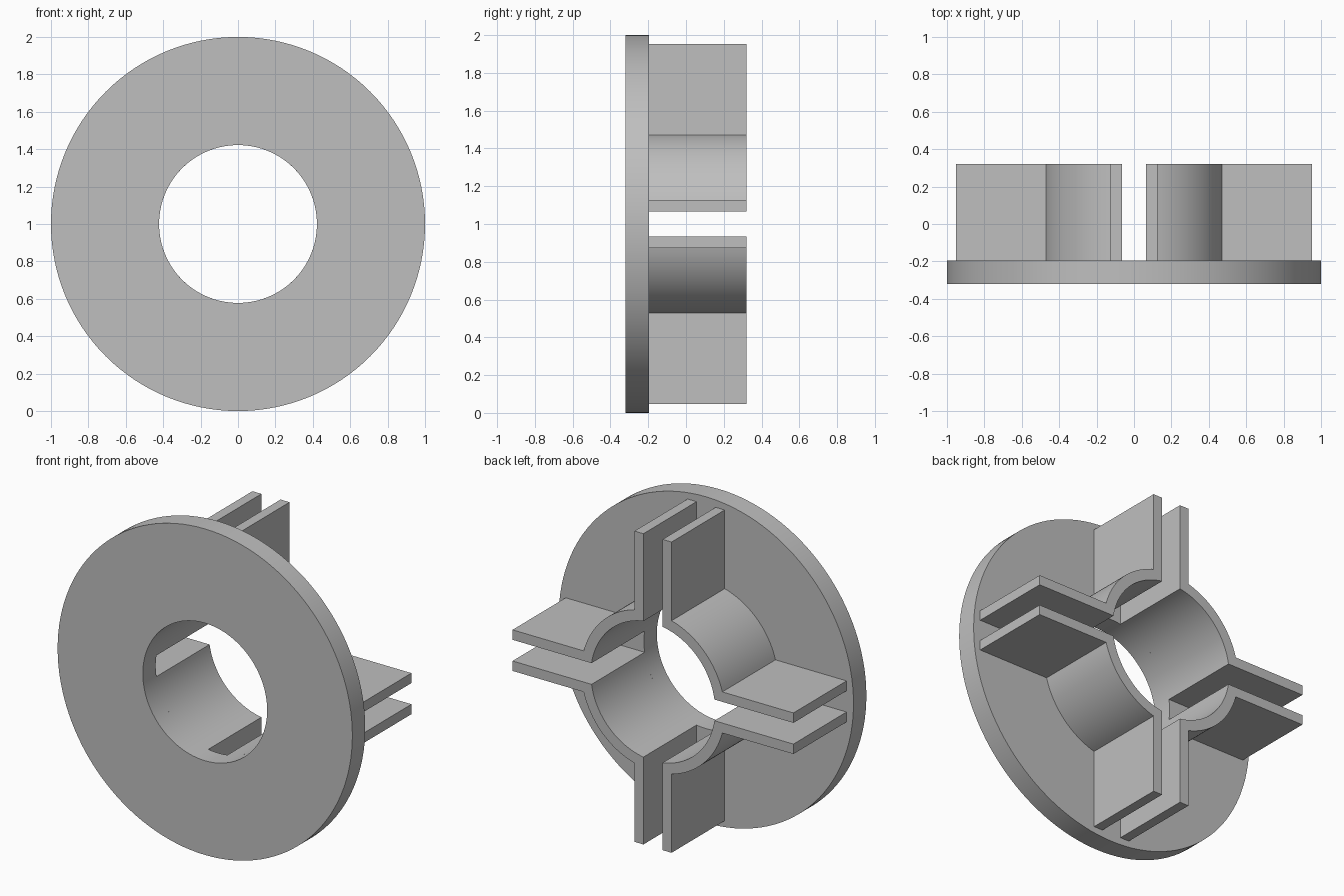
import bpy, bmesh
from math import pi, sin, cos, asin, sqrt
from mathutils import Vector

cube = bpy.data.objects.get("Cube")
if cube:
    bpy.data.objects.remove(cube, do_unlink=True)

DISC_R, BORE_R, RING_R = 1.0, 0.422, 0.487
FRONT, SEAT, BACK = -0.32, -0.195, 0.32
FIN_IN, FIN_OUT, FIN_TIP = 0.065, 0.126, 0.953

grey = bpy.data.materials.new("plain grey")
grey.use_nodes = True
colour = (0.52, 0.52, 0.52, 1)
grey.diffuse_color = colour
grey.node_tree.nodes["Principled BSDF"].inputs["Base Color"].default_value = colour


def finish(name, bm):
    """Turn a bmesh into a shaded object centred on the bore axis."""
    bmesh.ops.recalc_face_normals(bm, faces=bm.faces)
    mesh = bpy.data.meshes.new(name)
    bm.to_mesh(mesh)
    bm.free()
    mesh.materials.append(grey)
    obj = bpy.data.objects.new(name, mesh)
    obj.location.z = DISC_R
    bpy.context.collection.objects.link(obj)
    bpy.ops.object.select_all(action='DESELECT')
    obj.select_set(True)
    bpy.context.view_layer.objects.active = obj
    bpy.ops.object.shade_smooth_by_angle(angle=pi / 6)
    return obj


def arc(radius, offset, steps=24):
    """Quarter arc whose ends lie at the given offset from both axes."""
    start = asin(offset / radius)
    span = pi / 2 - 2 * start
    angles = [start + span * i / steps for i in range(steps + 1)]
    return [(radius * cos(a), radius * sin(a)) for a in angles]


# Flange disc: a rectangle spun around the bore axis
bm = bmesh.new()
section = [(BORE_R, FRONT), (DISC_R, FRONT), (DISC_R, SEAT), (BORE_R, SEAT)]
verts = [bm.verts.new((r, y, 0)) for r, y in section]
edges = [bm.edges.new((verts[i - 1], verts[i])) for i in range(4)]
bmesh.ops.spin(bm, geom=verts + edges, cent=(0, 0, 0), axis=(0, 1, 0),
               angle=2 * pi, steps=128, use_duplicate=False)
bmesh.ops.remove_doubles(bm, verts=bm.verts, dist=0.0005)
finish("flange_disc", bm)

# Clamp brackets: a quarter sleeve with a fin at each end, mirrored to four
outline = arc(BORE_R, FIN_IN)
outline += [(FIN_IN, FIN_TIP), (FIN_OUT, FIN_TIP)]
outline += arc(RING_R, FIN_OUT)[::-1]
outline += [(FIN_TIP, FIN_OUT), (FIN_TIP, FIN_IN)]
bm = bmesh.new()
face = bm.faces.new([bm.verts.new((x, SEAT, z)) for x, z in outline])
extruded = bmesh.ops.extrude_face_region(bm, geom=[face], use_keep_orig=True)
moved = [v for v in extruded["geom"] if isinstance(v, bmesh.types.BMVert)]
bmesh.ops.translate(bm, verts=moved, vec=Vector((0, BACK - SEAT, 0)))
brackets = finish("clamp_brackets", bm)
mirror = brackets.modifiers.new("four_way", 'MIRROR')
mirror.use_axis = (True, False, True)
mirror.use_mirror_merge = False
